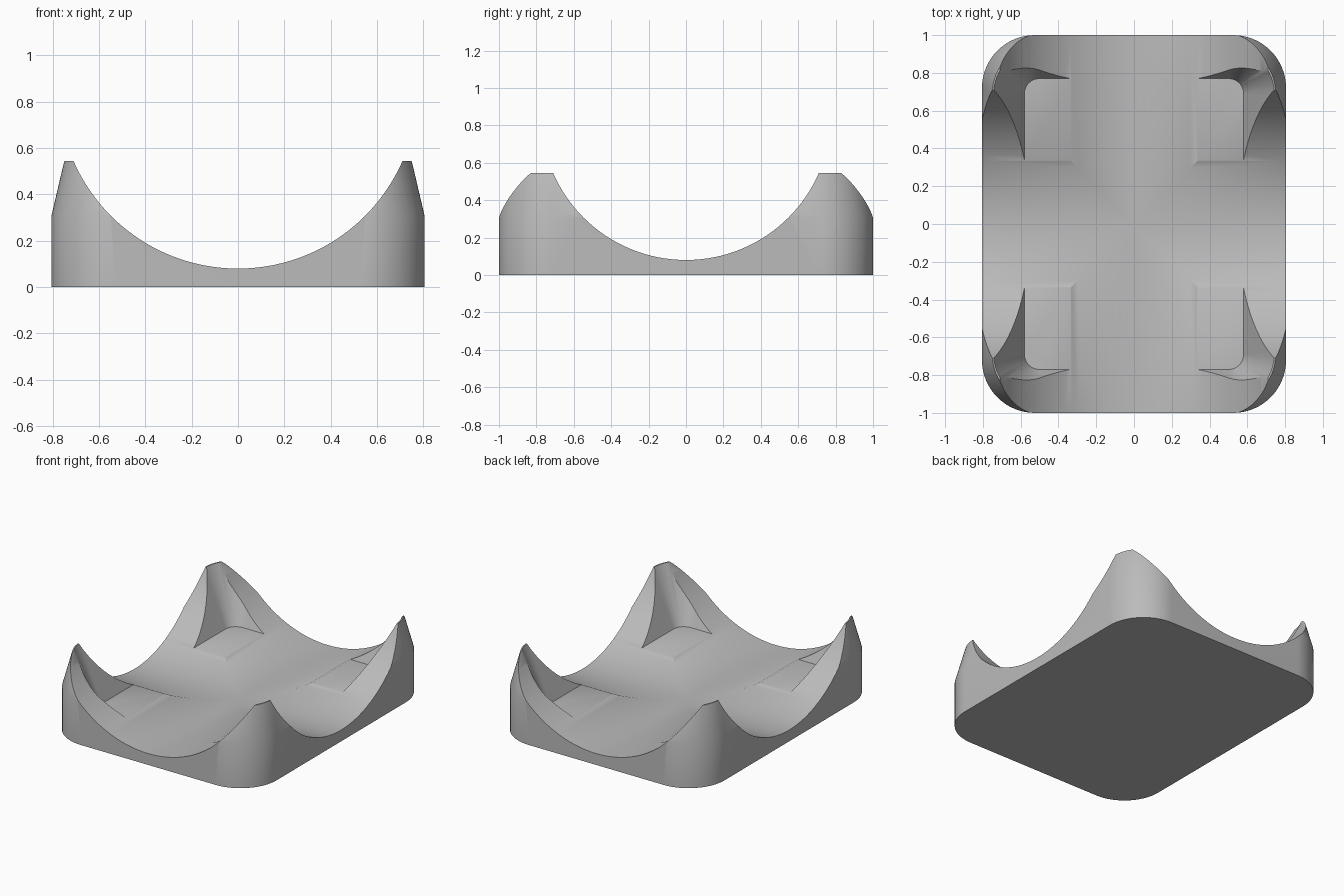
import bpy, bmesh, math

old = bpy.data.objects.get("Cube")
if old:
    bpy.data.objects.remove(old, do_unlink=True)

STEPS = 16        # segments per rounded corner
HEIGHT = 0.545
FLOOR = 0.157
DRAFT = 0.42      # outward lean of the pocket walls


def outline(hx, hy, r):
    """Rounded rectangle with half sizes hx, hy and corner radius r."""
    pts = []
    for q, (sx, sy) in enumerate([(1, 1), (-1, 1), (-1, -1), (1, -1)]):
        for i in range(STEPS + 1):
            a = (q + i / STEPS) * math.pi / 2
            pts.append((sx * (hx - r) + r * math.cos(a),
                        sy * (hy - r) + r * math.sin(a)))
    return pts


def loft(name, levels):
    """Closed solid through rounded rectangles given as (z, hx, hy, r)."""
    bm = bmesh.new()
    rings = [[bm.verts.new((x, y, z)) for x, y in outline(hx, hy, r)]
             for z, hx, hy, r in levels]
    for low, high in zip(rings, rings[1:]):
        for i in range(len(low)):
            j = (i + 1) % len(low)
            bm.faces.new((low[i], low[j], high[j], high[i]))
    bm.faces.new(rings[0][::-1])
    bm.faces.new(rings[-1])
    mesh = bpy.data.meshes.new(name)
    bm.to_mesh(mesh)
    bm.free()
    obj = bpy.data.objects.new(name, mesh)
    bpy.context.collection.objects.link(obj)
    return obj


def trough(name, rotation):
    """Horizontal cylinder that scoops a round channel."""
    bpy.ops.mesh.primitive_cylinder_add(vertices=128, radius=0.775, depth=3,
                                        location=(0, 0, 0.855), rotation=rotation)
    obj = bpy.context.object
    obj.name = name
    return obj


# Outer body: upright walls, then a slight inward taper
body = loft("corner_tray", [(0, 0.805, 1.0, 0.28),
                            (0.31, 0.805, 1.0, 0.28),
                            (HEIGHT, 0.75, 0.945, 0.25)])

# Cutters: two crossing troughs and a drafted pocket with a flat floor
top = 0.7
lean = DRAFT * (top - FLOOR)
cutters = [
    trough("lengthwise_trough", (math.pi / 2, 0, 0)),
    trough("crosswise_trough", (0, math.pi / 2, 0)),
    loft("pocket", [(FLOOR, 0.58, 0.77, 0.08),
                    (top, 0.58 + lean, 0.77 + lean, 0.08 + lean)]),
]

bpy.ops.object.select_all(action='DESELECT')
bpy.context.view_layer.objects.active = body
body.select_set(True)
for cutter in cutters:
    cutter.hide_render = True
    mod = body.modifiers.new(cutter.name, 'BOOLEAN')
    mod.operation = 'DIFFERENCE'
    mod.solver = 'EXACT'
    mod.object = cutter
    bpy.ops.object.modifier_apply(modifier=mod.name)
for cutter in cutters:
    bpy.data.objects.remove(cutter, do_unlink=True)

# Single grey finish
grey = bpy.data.materials.new("plain_grey")
grey.use_nodes = True
colour = (0.5, 0.5, 0.5, 1)
grey.diffuse_color = colour
grey.node_tree.nodes["Principled BSDF"].inputs["Base Color"].default_value = colour
body.data.materials.clear()
body.data.materials.append(grey)

bpy.ops.object.shade_smooth_by_angle(angle=math.radians(30))
